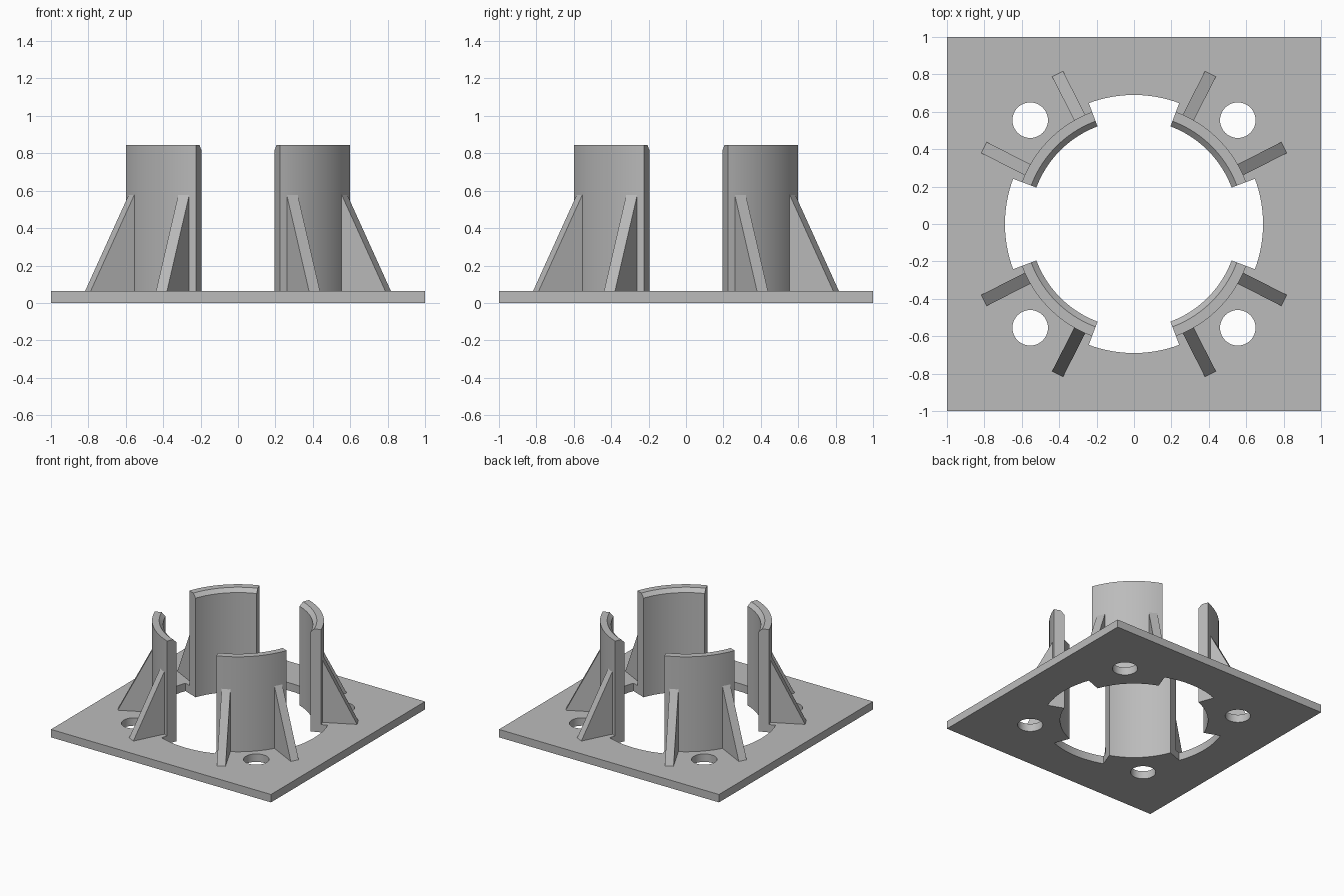
import bpy
import bmesh
from math import radians, cos, sin
from mathutils import Matrix

if "Cube" in bpy.data.objects:
    bpy.data.objects.remove(bpy.data.objects["Cube"], do_unlink=True)

PLATE_T, TOP = 0.065, 0.845
R_IN, R_OUT, R_GAP = 0.557, 0.64, 0.69
GAP = 20.5          # half angle of each opening, in degrees
CHAMFER = 0.03

grey = bpy.data.materials.new("grey plastic")
grey.use_nodes = True
colour = (0.5, 0.5, 0.5, 1)
grey.diffuse_color = colour
grey.node_tree.nodes["Principled BSDF"].inputs["Base Color"].default_value = colour


def finish(name, bm):
    """Turn a bmesh into a grey object."""
    bmesh.ops.recalc_face_normals(bm, faces=bm.faces)
    mesh = bpy.data.meshes.new(name)
    bm.to_mesh(mesh)
    bm.free()
    mesh.materials.append(grey)
    obj = bpy.data.objects.new(name, mesh)
    bpy.context.collection.objects.link(obj)
    return obj


def select(obj):
    bpy.ops.object.select_all(action='DESELECT')
    obj.select_set(True)
    bpy.context.view_layer.objects.active = obj


def smooth(obj):
    select(obj)
    bpy.ops.object.shade_smooth_by_angle(angle=radians(25))


def prism(name, outline, z0, z1):
    """Extrude a flat outline upward."""
    bm = bmesh.new()
    face = bm.faces.new([bm.verts.new((x, y, z0)) for x, y in outline])
    top = bmesh.ops.extrude_face_region(bm, geom=[face])["geom"]
    verts = [g for g in top if isinstance(g, bmesh.types.BMVert)]
    bmesh.ops.translate(bm, verts=verts, vec=(0, 0, z1 - z0))
    return finish(name, bm)


def arc(radius, a0, a1, steps, cx=0, cy=0):
    angles = [radians(a0 + (a1 - a0) * i / steps) for i in range(steps + 1)]
    return [(cx + radius * cos(a), cy + radius * sin(a)) for a in angles]


def cut(target, cutter):
    select(target)
    mod = target.modifiers.new("cut", 'BOOLEAN')
    mod.operation = 'DIFFERENCE'
    mod.solver = 'EXACT'
    mod.object = cutter
    bpy.ops.object.modifier_apply(modifier=mod.name)
    bpy.data.objects.remove(cutter, do_unlink=True)


# Base plate with a stepped centre opening and four bolt holes
plate = prism("base_plate", [(-1, -1), (1, -1), (1, 1), (-1, 1)], 0, PLATE_T)
opening = []
for k in range(4):
    opening += arc(R_GAP, 90 * k - GAP, 90 * k + GAP, 16)
    opening += arc(0.6, 90 * k + GAP, 90 * (k + 1) - GAP, 16)
cut(plate, prism("opening_cutter", opening, -0.1, 0.2))
for sx in (-1, 1):
    for sy in (-1, 1):
        hole = arc(0.095, 0, 360, 48, sx * 0.555, sy * 0.555)[:-1]
        cut(plate, prism("bolt_hole_cutter", hole, -0.1, 0.2))
smooth(plate)


def wall(name, start):
    """Curved upright with a chamfered inner top edge."""
    profile = [(R_IN, 0), (R_OUT, 0), (R_OUT, TOP),
               (R_IN + CHAMFER, TOP), (R_IN, TOP - CHAMFER)]
    bm = bmesh.new()
    verts = [bm.verts.new((r, 0, z)) for r, z in profile]
    face = bm.faces.new(verts)
    bmesh.ops.rotate(bm, verts=verts, matrix=Matrix.Rotation(radians(start), 3, 'Z'))
    last = bmesh.ops.spin(bm, geom=[face], cent=(0, 0, 0), axis=(0, 0, 1),
                          angle=radians(90 - 2 * GAP), steps=24)["geom_last"]
    if not any(isinstance(g, bmesh.types.BMFace) for g in last):
        bm.faces.new([g for g in last if isinstance(g, bmesh.types.BMVert)])
    smooth(finish(name, bm))


def rib(name, angle):
    """Triangular brace from the wall out to the plate."""
    half = 0.033
    side = [(0.61, 0.03), (0.915, 0.03), (0.9, PLATE_T), (0.638, 0.58), (0.61, 0.58)]
    bm = bmesh.new()
    face = bm.faces.new([bm.verts.new((r, -half, z)) for r, z in side])
    geom = bmesh.ops.extrude_face_region(bm, geom=[face])["geom"]
    verts = [g for g in geom if isinstance(g, bmesh.types.BMVert)]
    bmesh.ops.translate(bm, verts=verts, vec=(0, 2 * half, 0))
    bmesh.ops.rotate(bm, verts=bm.verts, matrix=Matrix.Rotation(radians(angle), 3, 'Z'))
    finish(name, bm)


# Four walls, each with two ribs
for k, place in enumerate(("back_left", "back_right", "front_right", "front_left")):
    wall(f"wall_{place}", 90 * k + GAP)
    rib(f"rib_{place}_a", 90 * k + 27)
    rib(f"rib_{place}_b", 90 * k + 63)
